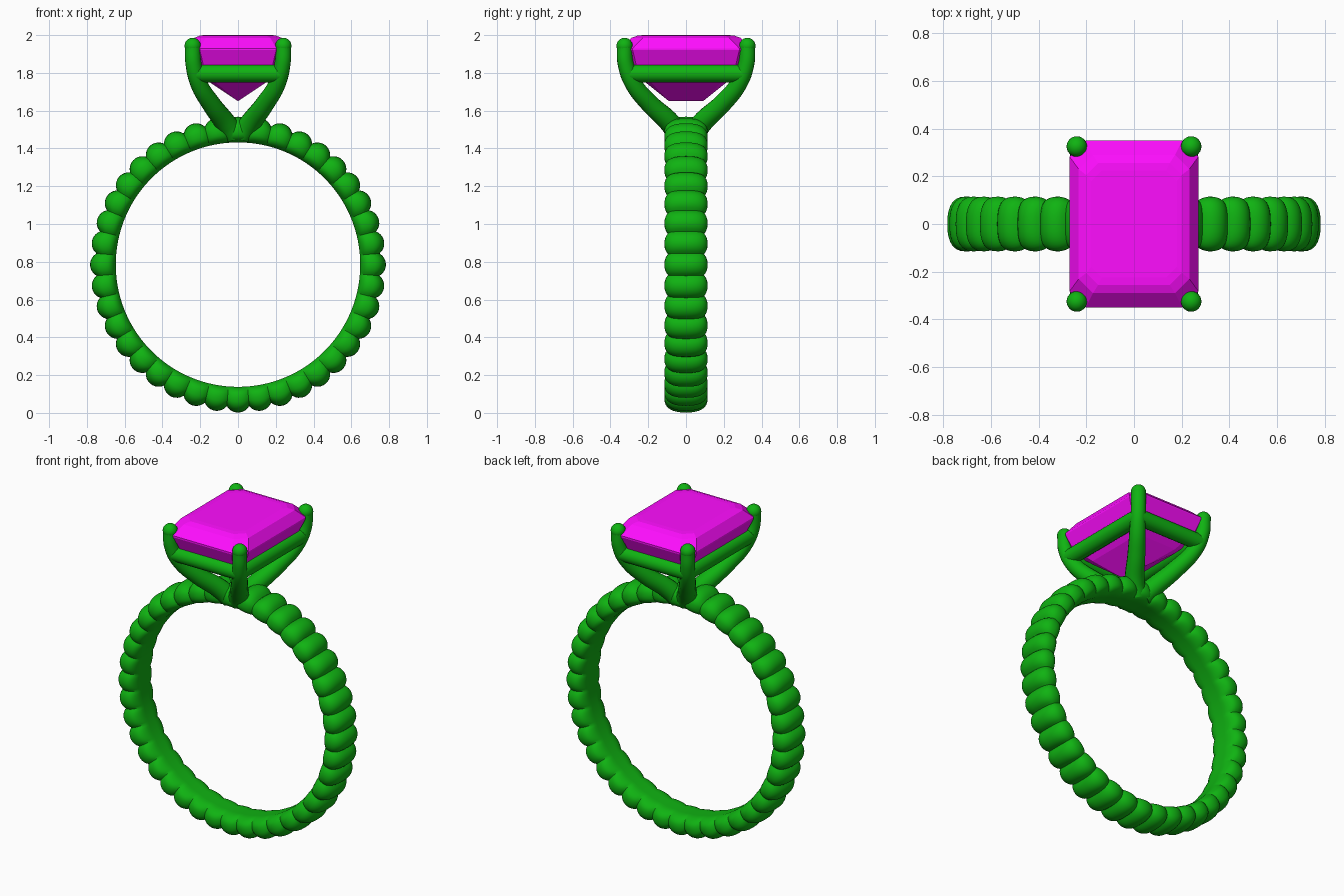
import bpy, bmesh, math
from math import sin, cos, pi, sqrt

if "Cube" in bpy.data.objects:
    bpy.data.objects.remove(bpy.data.objects["Cube"])


def material(name, rgb):
    m = bpy.data.materials.new(name)
    m.diffuse_color = (*rgb, 1)
    m.use_nodes = True
    m.node_tree.nodes["Principled BSDF"].inputs["Base Color"].default_value = m.diffuse_color
    return m


GREEN = material("green_metal", (0.005, 0.45, 0.006))
PINK = material("magenta_stone", (1.0, 0.004, 1.0))


def loft(name, rings, mat, closed=False):
    """Skin a list of equally long vertex loops."""
    bm = bmesh.new()
    loops = [[bm.verts.new(p) for p in r] for r in rings]
    n = len(loops[0])
    pairs = list(zip(loops, loops[1:] + loops[:1])) if closed else list(zip(loops, loops[1:]))
    for a, b in pairs:
        for i in range(n):
            j = (i + 1) % n
            bm.faces.new((a[i], a[j], b[j], b[i]))
    if not closed:
        bm.faces.new(loops[0])
    bmesh.ops.remove_doubles(bm, verts=bm.verts, dist=0.0005)
    bmesh.ops.recalc_face_normals(bm, faces=bm.faces)
    me = bpy.data.meshes.new(name)
    bm.to_mesh(me)
    bm.free()
    me.materials.append(mat)
    ob = bpy.data.objects.new(name, me)
    bpy.context.collection.objects.link(ob)
    return ob


def smooth(ob, deg):
    bpy.ops.object.select_all(action='DESELECT')
    ob.select_set(True)
    bpy.context.view_layer.objects.active = ob
    bpy.ops.object.shade_smooth_by_angle(angle=math.radians(deg))


def tube(name, paths, radius, kind):
    """Round wire along one or more paths of (x, y, z, thickness factor)."""
    cu = bpy.data.curves.new(name, 'CURVE')
    cu.dimensions = '3D'
    cu.bevel_depth = radius
    cu.bevel_resolution = 6
    cu.resolution_u = 8
    cu.use_fill_caps = True
    for path in paths:
        s = cu.splines.new(kind)
        pts = s.bezier_points if kind == 'BEZIER' else s.points
        pts.add(len(path) - 1)
        for pt, (x, y, z, f) in zip(pts, path):
            pt.radius = f
            if kind == 'BEZIER':
                pt.co = (x, y, z)
                pt.handle_left_type = pt.handle_right_type = 'AUTO'
            else:
                pt.co = (x, y, z, 1)
    cu.materials.append(GREEN)
    ob = bpy.data.objects.new(name, cu)
    bpy.context.collection.objects.link(ob)
    return ob


# Beaded band: cross-section swells and pinches 40 times, flat on the finger side
CZ, R_IN, R_MID, R_OUT = 0.785, 0.647, 0.705, 0.783
BEADS, STEPS, SEG = 40, 10, 32


def spow(v, e):
    return math.copysign(abs(v) ** e, v)


rings = []
for k in range(BEADS * STEPS):
    t = (k % STEPS) / STEPS * 2 - 1            # -1..1 across one bead
    s = sqrt(1 - (0.8 * t) ** 2)
    a = (k / STEPS - 0.5) * 2 * pi / BEADS
    half_w = 0.065 + 0.05 * s
    ring = []
    for i in range(SEG):
        u = 2 * pi * i / SEG
        y = half_w * spow(cos(u), 0.8)
        v = spow(sin(u), 0.8)
        r = R_MID + (R_OUT - R_MID) * s * v if v > 0 else max(R_IN, R_MID + 0.062 * v)
        ring.append((r * cos(a), y, CZ + r * sin(a)))
    rings.append(ring)
smooth(loft("beaded_band", rings, GREEN, closed=True), 40)

# Four curved prongs, thicker at the foot, with ball tips
profile = [(0.022, 0.045, 1.475, 1.35), (0.062, 0.08, 1.53, 1.35),
           (0.143, 0.192, 1.637, 1.2), (0.208, 0.28, 1.745, 1.08),
           (0.236, 0.32, 1.85, 1), (0.24, 0.325, 1.943, 1)]
corners = [(sx, sy) for sx in (-1, 1) for sy in (-1, 1)]
tube("prongs", [[(sx * x, sy * y, z, f) for x, y, z, f in profile] for sx, sy in corners],
     0.042, 'BEZIER')
for i, (sx, sy) in enumerate(corners):
    bpy.ops.mesh.primitive_uv_sphere_add(segments=24, ring_count=12, radius=0.043,
                                         location=(sx * 0.24, sy * 0.325, 1.943))
    tip = bpy.context.object
    tip.name = f"prong_tip_{i + 1}"
    tip.data.materials.append(GREEN)
    smooth(tip, 60)

# Rectangular gallery rail joining the prongs
X, Y, Z = 0.222, 0.302, 1.797
c = [(-X, -Y, Z, 1), (X, -Y, Z, 1), (X, Y, Z, 1), (-X, Y, Z, 1)]
tube("gallery_rail", [[c[i], c[(i + 1) % 4]] for i in range(4)], 0.047, 'POLY')


# Emerald-cut stone: stacked clipped rectangles down to a keel
def octagon(x, y, ch, z):
    return [(x, -y + ch, z), (x, y - ch, z), (x - ch, y, z), (-x + ch, y, z),
            (-x, y - ch, z), (-x, -y + ch, z), (-x + ch, -y, z), (x - ch, -y, z)]


levels = [(0.18, 0.225, 0.045, 2.0), (0.20, 0.255, 0.05, 1.998),
          (0.232, 0.29, 0.06, 1.985), (0.27, 0.35, 0.068, 1.93),
          (0.27, 0.35, 0.068, 1.92), (0.235, 0.315, 0.052, 1.84),
          (0.15, 0.215, 0.03, 1.75), (0.0, 0.09, 0.0, 1.65)]
loft("emerald_cut_stone", [octagon(*l) for l in levels], PINK)
